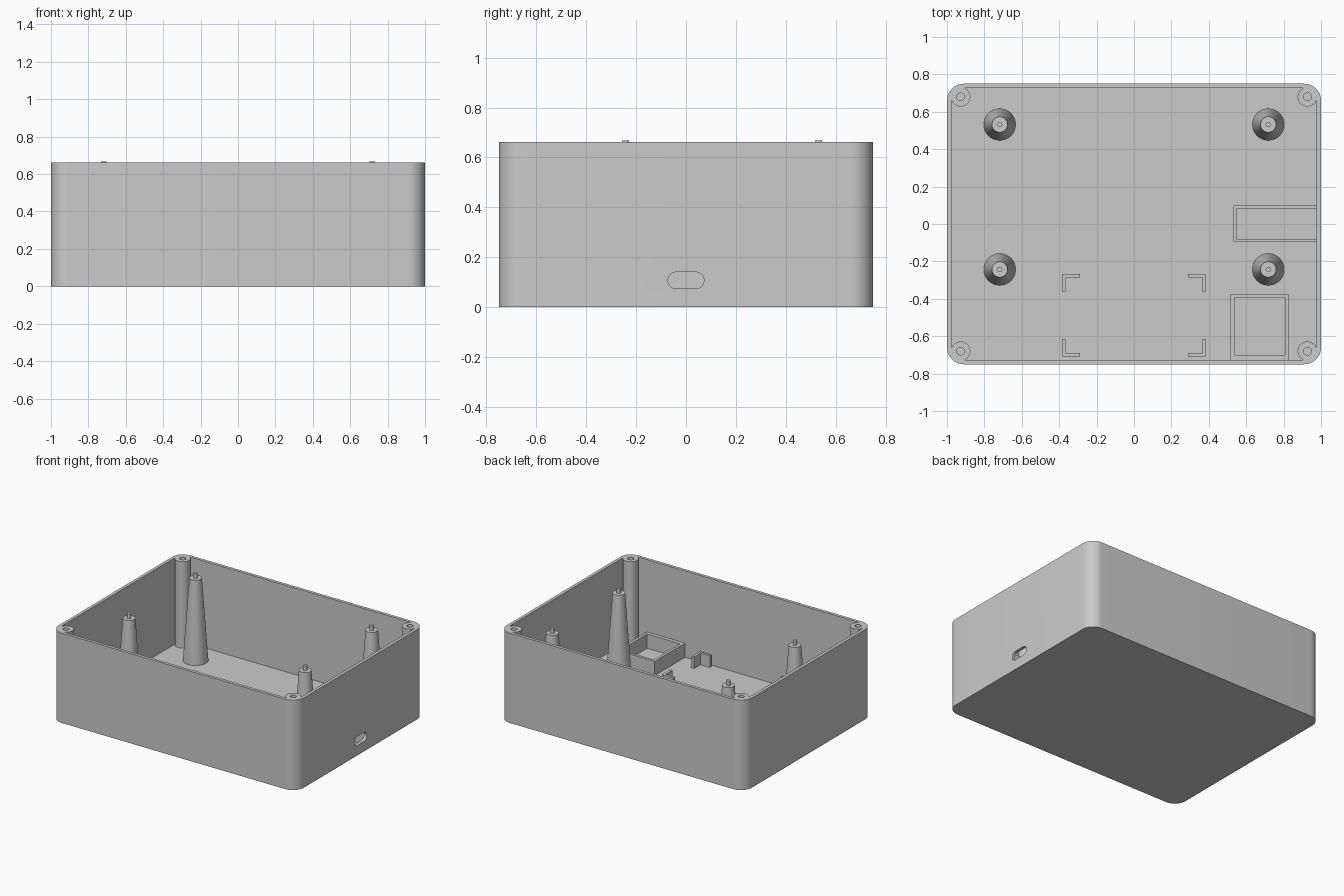
import bpy, bmesh, math

old = bpy.data.objects.get("Cube")
if old:
    bpy.data.objects.remove(old, do_unlink=True)

W, D, H = 1.0, 0.75, 0.662      # half width, half depth, height
WALL, FLOOR = 0.023, 0.025

grey = bpy.data.materials.new("grey plastic")
grey.use_nodes = True
colour = (0.6, 0.6, 0.6, 1)
grey.diffuse_color = colour
grey.node_tree.nodes["Principled BSDF"].inputs["Base Color"].default_value = colour


def finish(name, bm):
    bmesh.ops.recalc_face_normals(bm, faces=bm.faces)
    mesh = bpy.data.meshes.new(name)
    bm.to_mesh(mesh)
    bm.free()
    mesh.materials.append(grey)
    ob = bpy.data.objects.new(name, mesh)
    bpy.context.collection.objects.link(ob)
    return ob


def prism(name, outline, z0, z1):
    """Extrude a flat outline from z0 to z1."""
    bm = bmesh.new()
    face = bm.faces.new([bm.verts.new((x, y, z0)) for x, y in outline])
    ext = bmesh.ops.extrude_face_region(bm, geom=[face])
    verts = [v for v in ext["geom"] if isinstance(v, bmesh.types.BMVert)]
    bmesh.ops.translate(bm, verts=verts, vec=(0, 0, z1 - z0))
    return finish(name, bm)


def rounded(hw, hd, r, steps=12):
    pts = []
    for i, (sx, sy) in enumerate([(1, 1), (-1, 1), (-1, -1), (1, -1)]):
        for k in range(steps + 1):
            a = math.pi / 2 * (i + k / steps)
            pts.append((sx * (hw - r) + r * math.cos(a), sy * (hd - r) + r * math.sin(a)))
    return pts


def lathe(name, x, y, profile, n=40):
    """Solid of revolution from (radius, z) pairs, bottom to top."""
    bm = bmesh.new()
    rings = [[bm.verts.new((x + r * math.cos(2 * math.pi * k / n),
                            y + r * math.sin(2 * math.pi * k / n), z)) for k in range(n)]
             for r, z in profile]
    for a, b in zip(rings, rings[1:]):
        for k in range(n):
            j = (k + 1) % n
            bm.faces.new((a[k], a[j], b[j], b[k]))
    bm.faces.new(rings[0])
    bm.faces.new(rings[-1])
    return finish(name, bm)


def combine(target, tool, operation):
    """Apply a boolean and remove the tool."""
    tool.hide_render = True
    mod = target.modifiers.new("bool", "BOOLEAN")
    mod.operation, mod.object, mod.solver = operation, tool, "EXACT"
    bpy.context.view_layer.objects.active = target
    bpy.ops.object.modifier_apply(modifier=mod.name)
    bpy.data.objects.remove(tool, do_unlink=True)


def smooth(ob):
    bpy.ops.object.select_all(action="DESELECT")
    ob.select_set(True)
    bpy.context.view_layer.objects.active = ob
    bpy.ops.object.shade_smooth_by_angle(angle=math.radians(30))


# Open box with rounded corners
box = prism("box_shell", rounded(W, D, 0.09), 0, H)
cavity = prism("cavity", rounded(W - WALL, D - WALL, 0.09 - WALL), FLOOR, H + 0.1)
combine(box, cavity, "DIFFERENCE")

# Corner screw bosses with blind holes
corners = [(sx * 0.927, sy * 0.68) for sx in (-1, 1) for sy in (-1, 1)]
for x, y in corners:
    combine(box, lathe("boss", x, y, [(0.052, FLOOR / 2), (0.052, H)]), "UNION")
for x, y in corners:
    combine(box, lathe("boss_hole", x, y, [(0.021, 0.3), (0.021, H + 0.1)]), "DIFFERENCE")

# Rounded cable slot through the right-hand wall
slot = prism("slot", rounded(0.033, 0.072, 0.0325), -0.05, 0.05)
slot.rotation_euler = (0, math.pi / 2, 0)
slot.location = (W, 0, 0.107)
bpy.context.view_layer.update()
combine(box, slot, "DIFFERENCE")
smooth(box)

# Tapered standoffs with locating pins
for side, x in (("right", -0.718), ("left", 0.718)):
    for end, y in (("front", -0.243), ("back", 0.532)):
        smooth(lathe(f"standoff_{end}_{side}", x, y, [
            (0.085, FLOOR / 2), (0.085, FLOOR), (0.042, 0.633), (0.014, 0.633), (0.014, 0.668)]))

# Square tray against the front wall
x0, x1, y0, y1, t = 0.517, 0.827, -0.735, -0.374, 0.02
tray = prism("square_tray", [(x0, y0), (x1, y0), (x1, y1), (x0, y1)], FLOOR / 2, 0.13)
combine(tray, prism("tray_pocket", [(x0 + t, -0.7), (x1 - t, -0.7), (x1 - t, y1 - t),
                                    (x0 + t, y1 - t)], FLOOR, 0.3), "DIFFERENCE")

# Three-sided cradle behind the cable slot
x0, x1, y0, y1, t = 0.533, W - WALL / 2, -0.095, 0.1, 0.016
prism("slot_cradle", [(x0, y0), (x1, y0), (x1, y0 + t), (x0 + t, y0 + t),
                      (x0 + t, y1 - t), (x1, y1 - t), (x1, y1), (x0, y1)], FLOOR / 2, 0.142)

# Four L-shaped corner brackets on the floor
arm, t = 0.095, 0.019
for side, sx in (("right", -1), ("left", 1)):
    for end, sy in (("front", -1), ("back", 1)):
        ell = [(0, 0), (arm, 0), (arm, t), (t, t), (t, arm), (0, arm)]
        prism(f"bracket_{end}_{side}",
              [(sx * (0.384 - u), -0.488 + sy * (0.221 - v)) for u, v in ell],
              FLOOR / 2, 0.11)
